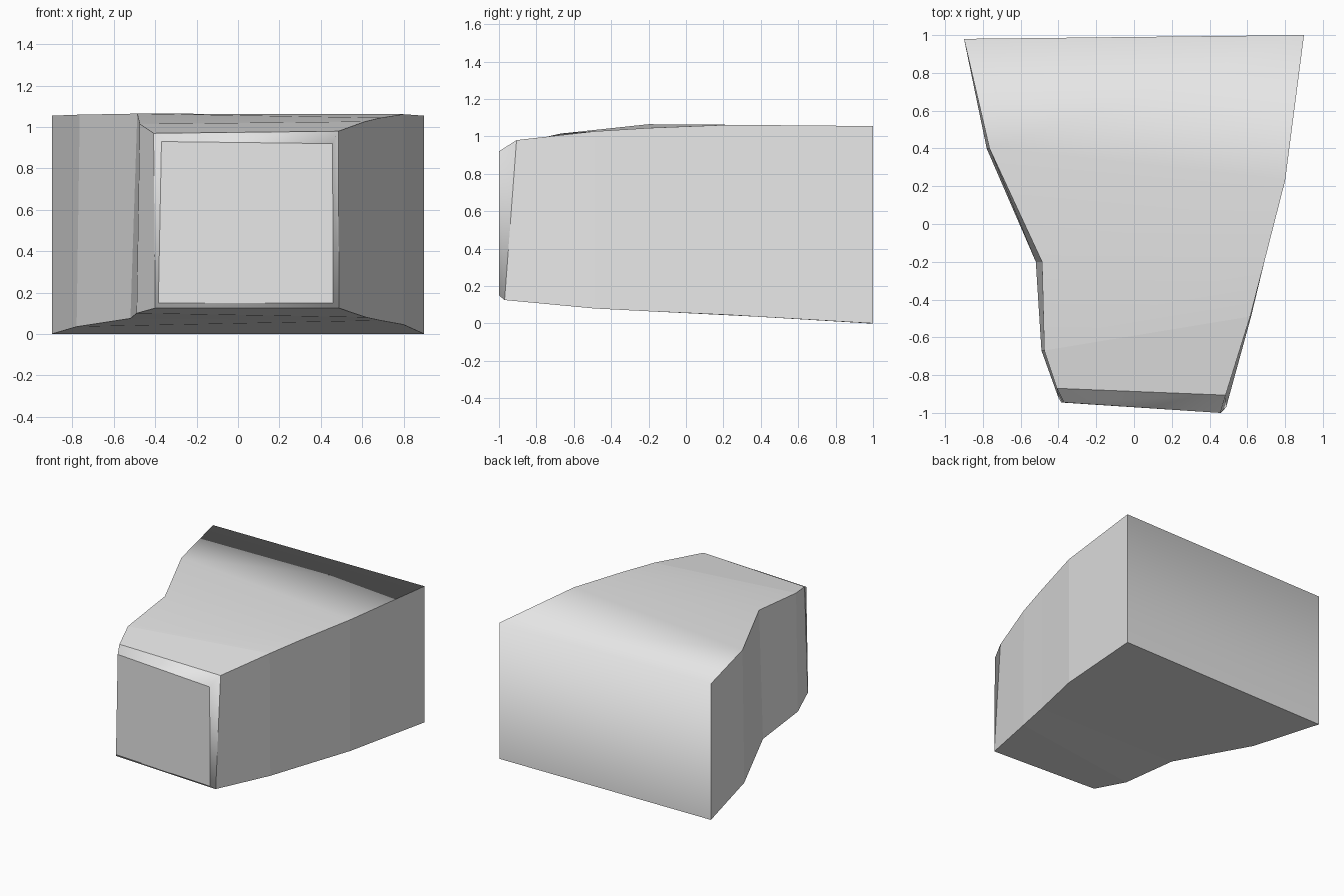
import bpy
import bmesh

default = bpy.data.objects.get("Cube")
if default:
    bpy.data.objects.remove(default, do_unlink=True)

# Plain grey for the whole body
grey = bpy.data.materials.new("light_grey")
grey.use_nodes = True
colour = (0.8, 0.8, 0.8, 1)
grey.diffuse_color = colour
grey.node_tree.nodes["Principled BSDF"].inputs["Base Color"].default_value = colour

# Cross-sections from back to front:
# bottom left, bottom right, top right, top left corners
sections = [
    [(-.9, .98, 0), (.9, 1, 0), (.9, 1, 1.055), (-.9, .98, 1.055)],
    [(-.78, .4, .035), (.8, .23, .045), (.8, .23, 1.062), (-.765, .4, 1.06)],
    [(-.52, -.2, .075), (.69, -.2, .065), (.69, -.2, 1.045), (-.487, -.2, 1.065)],
    [(-.49, -.67, .1), (.62, -.49, .08), (.615, -.49, 1.027), (-.475, -.67, 1.015)],
    [(-.4, -.92, .125), (.488, -.97, .125), (.485, -.906, .98), (-.408, -.87, .97)],
    [(-.385, -.945, .15), (.46, -1, .15), (.457, -1, .92), (-.37, -.945, .93)],
]
FRONT_RIM = 4   # section where the front bevel begins
TOP = 2         # index of the top side and of its first corner

bm = bmesh.new()
rings = [[bm.verts.new(p) for p in s] for s in sections]

# Tapered walls and the front bevel
for a, b in zip(rings, rings[1:]):
    for i in range(4):
        j = (i + 1) % 4
        bm.faces.new((a[i], a[j], b[j], b[i]))

# Back wall and front panel
bm.faces.new(rings[0])
bm.faces.new(rings[-1])
bmesh.ops.recalc_face_normals(bm, faces=bm.faces)

# Smooth only across the roof, over its back edge and round the front bevel
for f in bm.faces:
    f.smooth = True
for e in bm.edges:
    e.smooth = False
for ring in rings[:FRONT_RIM - 1]:
    bm.edges.get((ring[TOP], ring[TOP + 1])).smooth = True
for outer, inner in zip(rings[FRONT_RIM], rings[-1]):
    bm.edges.get((outer, inner)).smooth = True

mesh = bpy.data.meshes.new("tapered_body")
bm.to_mesh(mesh)
bm.free()
mesh.materials.append(grey)
body = bpy.data.objects.new("tapered_body", mesh)
bpy.context.collection.objects.link(body)
